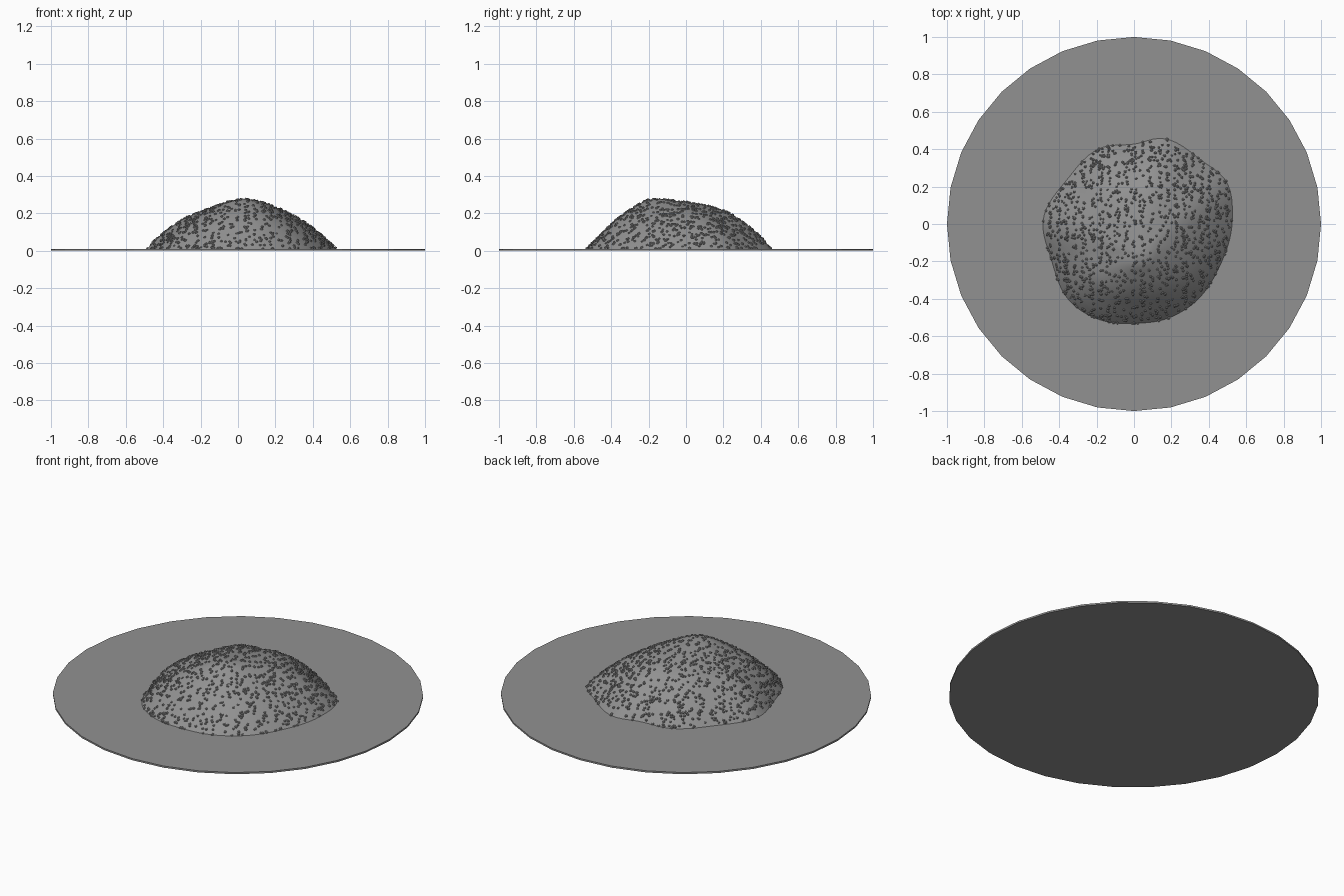
import bpy, bmesh, math, random
from mathutils import Vector, Matrix

if "Cube" in bpy.data.objects:
    bpy.data.objects.remove(bpy.data.objects["Cube"])

random.seed(4)
PEAK = Vector((0.02, -0.16))
# footprint of the mound, counter-clockwise
OUTLINE = [(.53, .03), (.50, .225), (.36, .345), (.165, .46), (0, .43), (-.19, .405),
           (-.36, .24), (-.488, .03), (-.445, -.19), (-.35, -.41), (-.2, -.51),
           (0, -.535), (.19, -.505), (.35, -.4), (.465, -.22)]
# heights from peak to rim, towards +x, +y, -x, -y
STEPS = [0, .15, .3, .45, .6, .75, .9, 1]
HEIGHTS = [[.279, .27, .24, .203, .16, .11, .05, .006],
           [.279, .269, .257, .24, .212, .155, .075, .006],
           [.279, .26, .232, .2, .168, .12, .06, .006],
           [.279, .268, .236, .2, .155, .1, .045, .006]]
TAU = 2 * math.pi

grey = bpy.data.materials.new("dark_grey")
grey.diffuse_color = (.285, .285, .285, 1)
grey.use_nodes = True
grey.node_tree.nodes["Principled BSDF"].inputs["Base Color"].default_value = grey.diffuse_color


def spline(xs, ys, x):
    """Cubic Hermite interpolation through points."""
    i = 0
    while i < len(xs) - 2 and x > xs[i + 1]:
        i += 1

    def slope(k):
        a, b = max(k - 1, 0), min(k + 1, len(xs) - 1)
        return (ys[b] - ys[a]) / (xs[b] - xs[a])
    h = xs[i + 1] - xs[i]
    u = (x - xs[i]) / h
    return ((2*u**3 - 3*u*u + 1) * ys[i] + (u**3 - 2*u*u + u) * h * slope(i)
            + (3*u*u - 2*u**3) * ys[i + 1] + (u**3 - u*u) * h * slope(i + 1))


polar = []
for p in OUTLINE:
    d = Vector(p) - PEAK
    a = math.atan2(d.y, d.x) % TAU
    polar += [(a + k * TAU, d.length) for k in (-1, 0, 1)]
polar.sort()
ANG, RAD = zip(*polar)


def rim(a):
    return spline(ANG, RAD, a % TAU)


def height(a, t):
    q = (a % TAU) / (TAU / 4)
    i, f = int(q) % 4, q - int(q)
    f = math.sin(f * math.pi / 2) ** 2
    return (spline(STEPS, HEIGHTS[i], t) * (1 - f)
            + spline(STEPS, HEIGHTS[(i + 1) % 4], t) * f)


def finish(name, bm):
    me = bpy.data.meshes.new(name)
    bm.to_mesh(me)
    bm.free()
    me.materials.append(grey)
    ob = bpy.data.objects.new(name, me)
    bpy.context.collection.objects.link(ob)
    return ob


# flat round plate
bm = bmesh.new()
bmesh.ops.create_cone(bm, cap_ends=True, segments=32, radius1=1, radius2=1, depth=.01,
                      matrix=Matrix.Translation((0, 0, .005)))
finish("plate", bm)

# smooth mound
bm = bmesh.new()
SEG, RINGS = 96, 24
top = bm.verts.new((PEAK.x, PEAK.y, .279))
rings = []
for j in range(1, RINGS + 1):
    t = j / RINGS
    rings.append([bm.verts.new((PEAK.x + rim(a) * t * math.cos(a),
                                PEAK.y + rim(a) * t * math.sin(a), height(a, t)))
                  for a in (TAU * k / SEG for k in range(SEG))])
for k in range(SEG):
    n = (k + 1) % SEG
    bm.faces.new((top, rings[0][k], rings[0][n]))
    for r0, r1 in zip(rings, rings[1:]):
        bm.faces.new((r0[k], r1[k], r1[n], r0[n]))
bm.faces.new(rings[-1][::-1])
for f in bm.faces:
    f.smooth = len(f.verts) < 5
finish("mound", bm)

# small grains scattered over the mound in loose columns
bm = bmesh.new()
count = 0
while count < 1350:
    x, y = random.uniform(-.55, .55), random.uniform(-.56, .48)
    x = round(x / .045) * .045 + random.gauss(0, .01)
    d = Vector((x, y)) - PEAK
    a = math.atan2(d.y, d.x)
    t = d.length / rim(a)
    if t > .995 or random.random() > .5 + .5 * t:
        continue
    bmesh.ops.create_icosphere(
        bm, subdivisions=1, radius=random.uniform(.0065, .009),
        matrix=Matrix.Translation((x, y, max(height(a, t), .012))))
    count += 1
finish("grains", bm)
